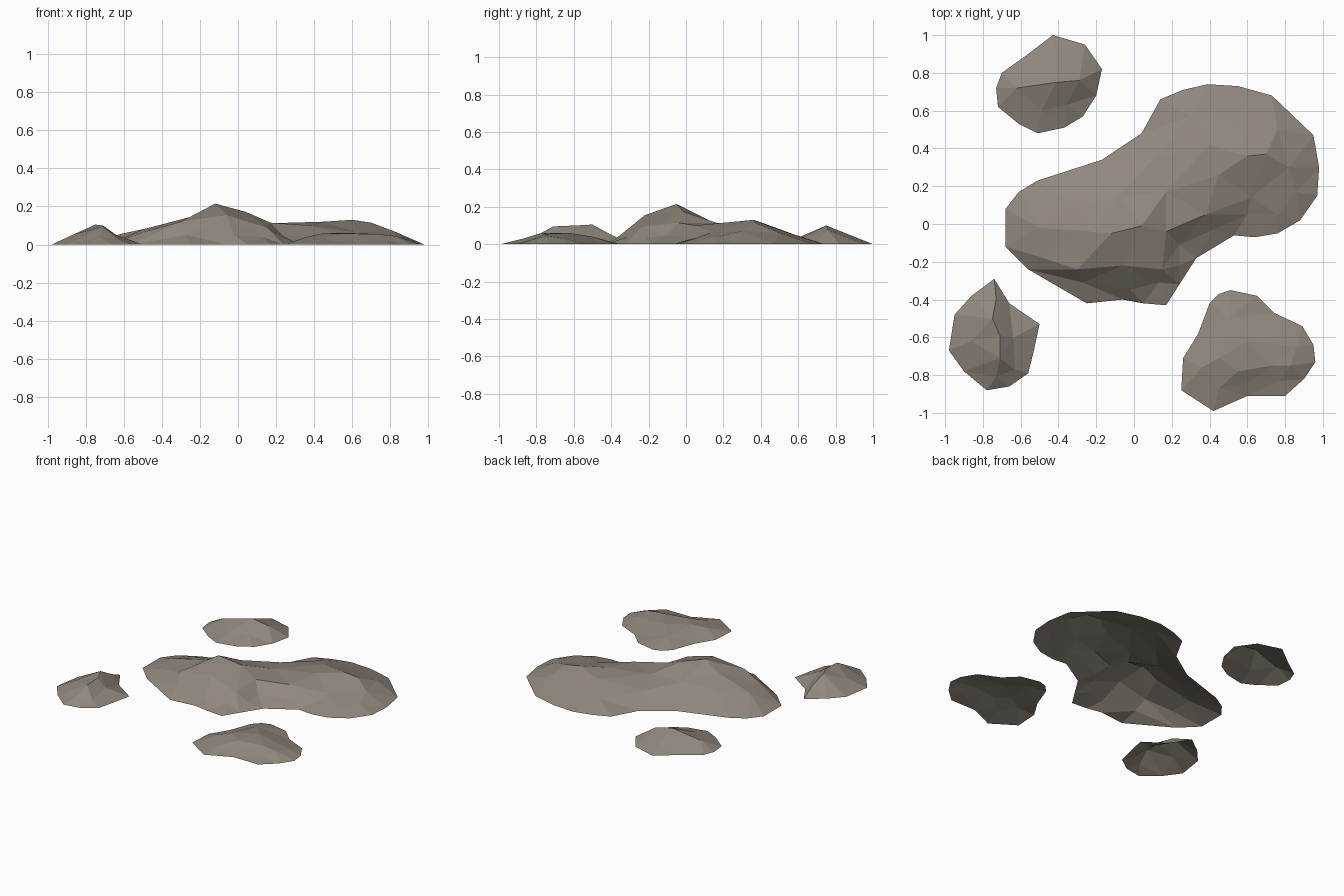
import bpy
from mathutils import Vector
from mathutils.geometry import delaunay_2d_cdt

stone = bpy.data.materials.new("warm grey stone")
stone.diffuse_color = (0.28, 0.245, 0.203, 1)


def rock(name, outline, crests, knobs):
    """Open faceted shell: ground outline, crease lines of (x, y, z), loose knobs."""
    pts = [(x, y, 0) for x, y in outline]
    n = len(pts)
    edges = [(i, (i + 1) % n) for i in range(n)]
    for line in crests:
        start = len(pts)
        pts += line
        edges += [(start + i, start + i + 1) for i in range(len(line) - 1)]
    pts += knobs
    flat = [Vector(p[:2]) for p in pts]
    co, _, faces, orig, _, _ = delaunay_2d_cdt(flat, edges, [], 1, 1e-5)
    verts = [(c.x, c.y, pts[o[0]][2] if o else 0.05) for c, o in zip(co, orig)]
    me = bpy.data.meshes.new(name)
    me.from_pydata(verts, [], faces)
    me.materials.append(stone)
    ob = bpy.data.objects.new(name, me)
    bpy.context.collection.objects.link(ob)


# Large twin-humped rock
rock("main_rock",
     [(-.68, .08), (-.61, .17), (-.51, .23), (-.17, .34), (.04, .48), (.14, .66),
      (.26, .71), (.39, .74), (.55, .73), (.73, .68), (.95, .47), (.98, .3),
      (.97, .15), (.88, .02), (.76, -.05), (.64, -.07), (.53, -.06), (.33, -.18),
      (.24, -.32), (.17, -.43), (.05, -.42), (-.06, -.4), (-.25, -.42),
      (-.56, -.24), (-.68, -.12)],
     [[(-.5, -.02, .08), (-.23, -.04, .15), (-.12, -.05, .215), (.04, -.01, .172),
       (.17, -.04, .115), (.38, .05, .1), (.62, .14, .065)],       # main ridge
      [(-.48, -.18, .07), (-.3, -.24, .12), (-.06, -.22, .155), (.15, -.24, .09)],
      [(-.27, -.31, .05), (-.02, -.35, .05), (.13, -.31, .04)],   # front foot
      [(.24, -.11, .045), (.42, -.03, .04), (.6, .05, .035), (.76, .05, .03)],
      [(.17, .17, .112), (.45, .26, .12), (.6, .36, .13), (.7, .37, .115)]],
     [(-.3, .09, .1), (-.45, .12, .05), (-.08, .15, .115), (.1, .34, .075),
      (.4, .42, .11), (.3, .57, .055), (.55, .55, .06), (.76, .5, .06),
      (.82, .3, .07), (.86, .17, .04), (.24, -.22, .035)])

# Back left rock
rock("back_left_rock",
     [(-.43, 1), (-.26, .95), (-.17, .82), (-.2, .68), (-.27, .57), (-.37, .51),
      (-.51, .48), (-.61, .53), (-.72, .62), (-.73, .72), (-.7, .8), (-.56, .9)],
     [[(-.62, .72, .055), (-.41, .75, .1), (-.29, .76, .075)],
      [(-.49, .6, .035), (-.36, .63, .04)]],
     [(-.41, .9, .04)])

# Front left rock
rock("front_left_rock",
     [(-.74, -.29), (-.66, -.42), (-.5, -.53), (-.53, -.67), (-.56, -.79),
      (-.66, -.86), (-.78, -.88), (-.9, -.78), (-.98, -.67), (-.95, -.48),
      (-.86, -.38)],
     [[(-.73, -.4, .05), (-.75, -.5, .105), (-.71, -.59, .1), (-.71, -.71, .095),
       (-.73, -.81, .04)]],
     [(-.64, -.6, .05), (-.63, -.77, .03), (-.86, -.62, .055)])

# Front right rock
rock("front_right_rock",
     [(.51, -.35), (.65, -.38), (.74, -.47), (.89, -.54), (.95, -.64), (.96, -.73),
      (.9, -.82), (.8, -.91), (.6, -.91), (.42, -.99), (.25, -.88), (.26, -.71),
      (.34, -.58), (.4, -.42), (.45, -.37)],
     [[(.36, -.76, .04), (.45, -.71, .06), (.55, -.78, .058), (.73, -.75, .055),
       (.83, -.75, .045)],
      [(.45, -.87, .03), (.61, -.84, .025), (.77, -.83, .022)]],
     [(.6, -.62, .06), (.5, -.5, .04), (.86, -.65, .03)])
